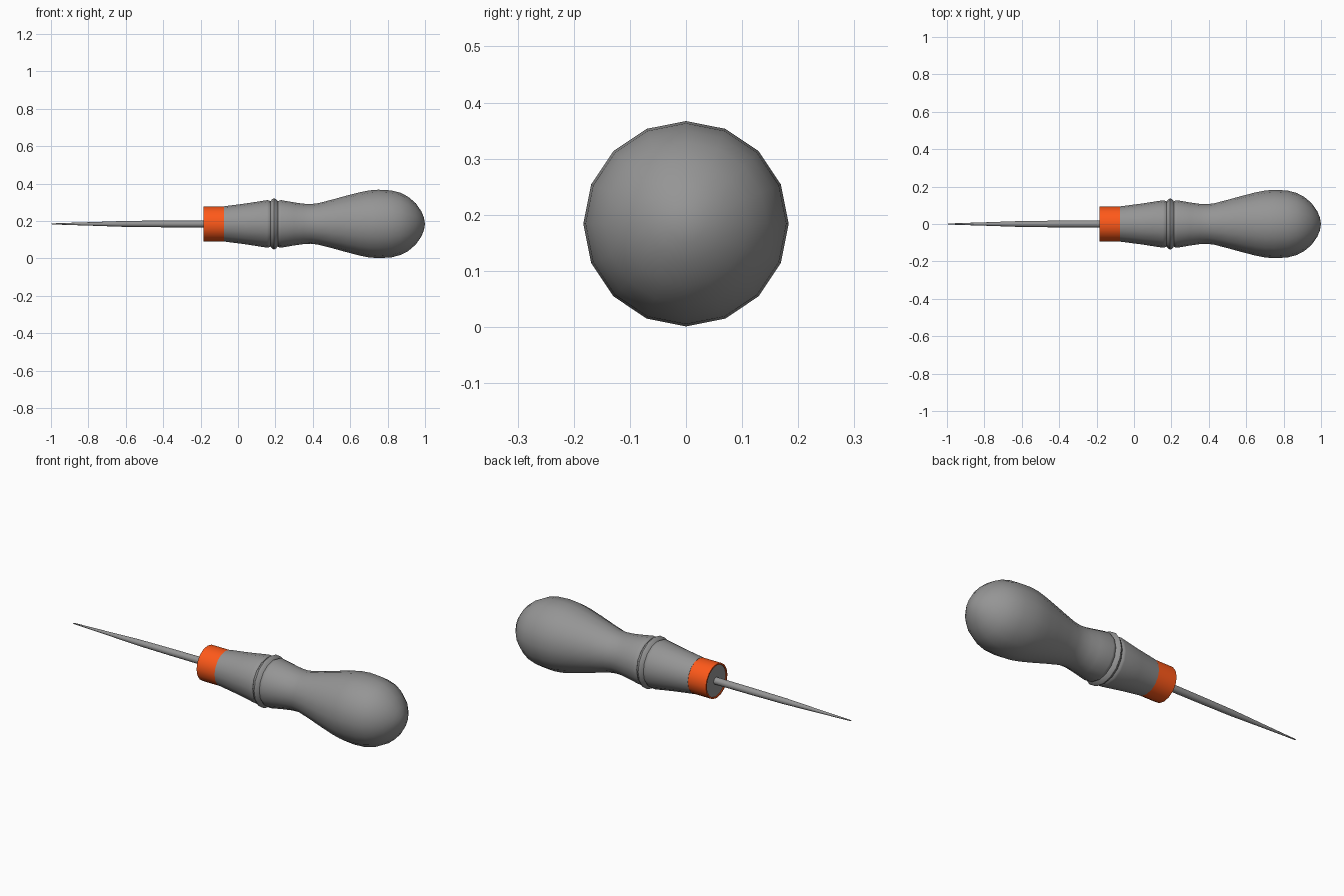
import bpy, bmesh
from math import sin, cos, pi, radians

if "Cube" in bpy.data.objects:
    bpy.data.objects.remove(bpy.data.objects["Cube"])

AXIS_Z = 0.184
DARK_GREY = (0.3, 0.3, 0.3, 1)
ORANGE = (1.0, 0.1, 0.01, 1)


def material(name, color):
    mat = bpy.data.materials.new(name)
    mat.diffuse_color = color
    mat.use_nodes = True
    mat.node_tree.nodes["Principled BSDF"].inputs["Base Color"].default_value = mat.diffuse_color
    return mat


def lathe(name, profile, mat, sides=16, closed=False):
    """Revolve (x, radius) points around the tool's long axis."""
    bm = bmesh.new()
    rings = []
    for x, r in profile:
        if r == 0:
            rings.append([bm.verts.new((x, 0, AXIS_Z))] * sides)
        else:
            rings.append([bm.verts.new((x, r * sin(2 * pi * i / sides),
                                        AXIS_Z + r * cos(2 * pi * i / sides)))
                          for i in range(sides)])
    pairs = list(zip(rings, rings[1:]))
    if closed:
        pairs.append((rings[-1], rings[0]))
    for a, b in pairs:
        for i in range(sides):
            j = (i + 1) % sides
            bm.faces.new(dict.fromkeys((a[i], a[j], b[j], b[i])))
    bmesh.ops.recalc_face_normals(bm, faces=bm.faces)
    mesh = bpy.data.meshes.new(name)
    bm.to_mesh(mesh)
    bm.free()
    mesh.materials.append(mat)
    obj = bpy.data.objects.new(name, mesh)
    bpy.context.collection.objects.link(obj)
    bpy.ops.object.select_all(action='DESELECT')
    obj.select_set(True)
    bpy.context.view_layer.objects.active = obj
    bpy.ops.object.shade_smooth_by_angle(angle=radians(40))
    return obj


grey = material("dark_grey", DARK_GREY)
orange = material("orange", ORANGE)

# Turned handle: core inside the ferrule, taper, bead between grooves, waist, bulb
lathe("handle", [
    (-0.18, 0), (-0.18, 0.086), (-0.076, 0.086), (-0.076, 0.094), (0.04, 0.109),
    (0.155, 0.127), (0.164, 0.126), (0.173, 0.121),
    (0.183, 0.132), (0.193, 0.137), (0.203, 0.132),
    (0.213, 0.121), (0.222, 0.126), (0.231, 0.127),
    (0.30, 0.115), (0.35, 0.108), (0.39, 0.106), (0.43, 0.111), (0.50, 0.129),
    (0.58, 0.151), (0.65, 0.169), (0.70, 0.179), (0.75, 0.183), (0.82, 0.179),
    (0.87, 0.166), (0.91, 0.145), (0.95, 0.111), (0.98, 0.068), (0.994, 0.034),
    (1.0, 0)], grey)

# Orange ferrule: thin-walled sleeve
lathe("ferrule", [(-0.185, 0.093), (-0.076, 0.093), (-0.076, 0.085), (-0.185, 0.085)],
      orange, closed=True)

# Tapered spike
lathe("spike", [(-0.17, 0), (-0.17, 0.019), (-0.40, 0.018), (-0.60, 0.016),
                (-0.80, 0.009), (-0.99, 0.003), (-1.0, 0)], grey)
